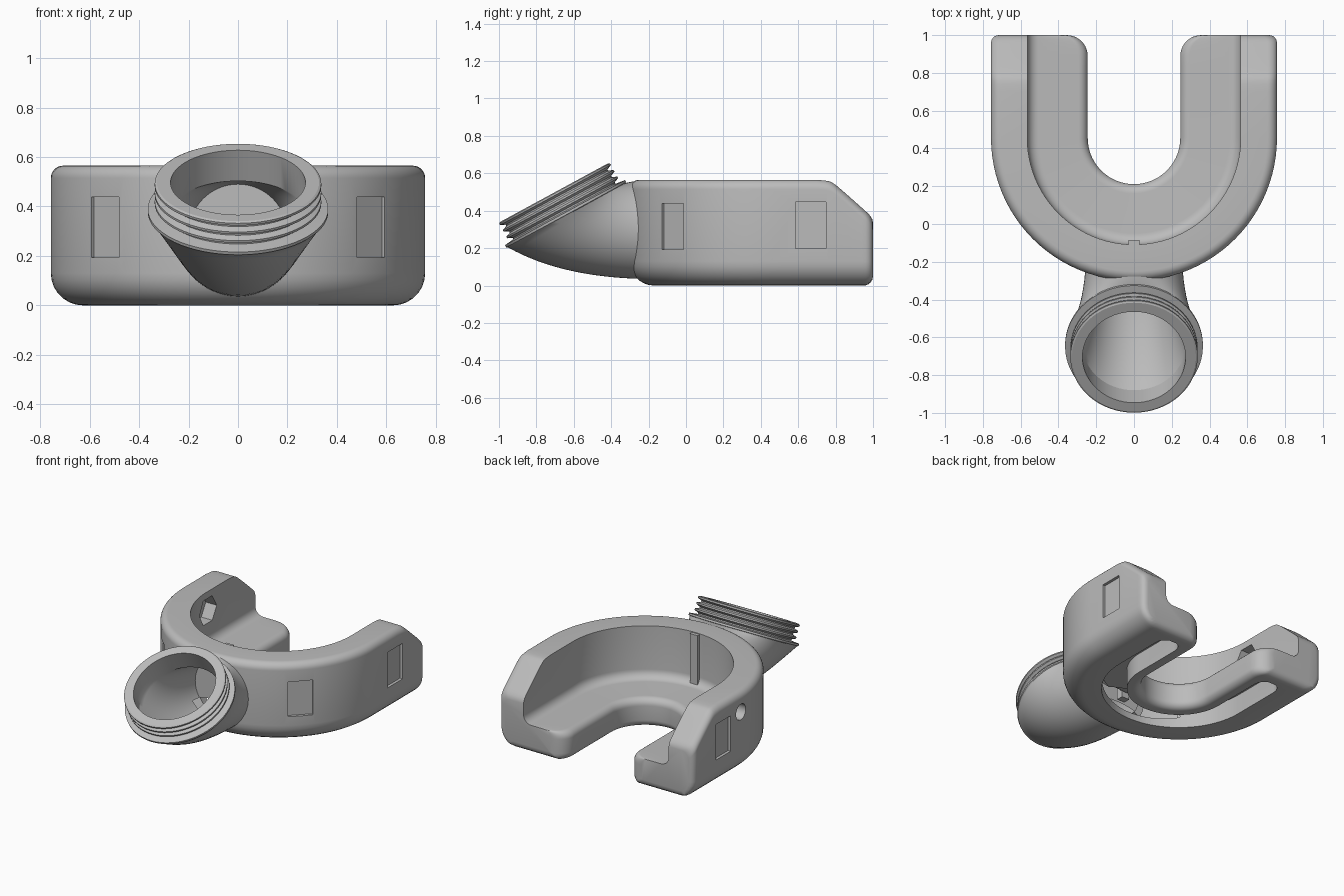
import bpy, bmesh, math
from mathutils import Matrix, Vector

if "Cube" in bpy.data.objects:
    bpy.data.objects.remove(bpy.data.objects["Cube"])

grey = bpy.data.materials.new("plain_grey")
grey.use_nodes = True
COLOUR = (0.5, 0.5, 0.5, 1)
grey.diffuse_color = COLOUR
grey.node_tree.nodes["Principled BSDF"].inputs["Base Color"].default_value = COLOUR

CY = 0.456       # centre of the round part of the U


def add_object(name, bm, helper=False):
    bmesh.ops.remove_doubles(bm, verts=bm.verts, dist=0.0005)
    bmesh.ops.recalc_face_normals(bm, faces=bm.faces)
    mesh = bpy.data.meshes.new(name)
    bm.to_mesh(mesh)
    bm.free()
    mesh.materials.append(grey)
    obj = bpy.data.objects.new(name, mesh)
    bpy.context.collection.objects.link(obj)
    if helper:
        obj.hide_render = True
        obj.hide_set(True)
    return obj


def skin(rings):
    """Join closed rings of points into a capped tube."""
    bm = bmesh.new()
    rows = [[bm.verts.new(p) for p in ring] for ring in rings]
    n = len(rows[0])
    for a, b in zip(rows, rows[1:]):
        for i in range(n):
            j = (i + 1) % n
            bm.faces.new((a[i], a[j], b[j], b[i]))
    bm.faces.new(rows[0][::-1])
    bm.faces.new(rows[-1])
    return bm


def arc(cx, cz, r, start, end, steps=7):
    angles = [math.radians(start + (end - start) * i / steps) for i in range(steps + 1)]
    return [(cx + r * math.cos(a), cz + r * math.sin(a)) for a in angles]


def u_sweep(profile, arm_ys, shape, steps=48):
    """Sweep an (r, z) profile along one arm, round the bend and up the other arm."""
    stations = [(1, 0, y) for y in arm_ys]
    stations += [(math.cos(math.pi * i / steps), -math.sin(math.pi * i / steps), CY)
                 for i in range(1, steps)]
    stations += [(-1, 0, y) for y in reversed(arm_ys)]
    rings = []
    for dx, dy, y in stations:
        pts = [shape(r, z, y) for r, z in profile]
        rings.append([(dx * r, y + dy * r, z) for r, z in pts])
    return skin(rings)


def inset(radius, e):
    """How far a rounded corner is pulled in at distance e from the end."""
    return radius - math.sqrt(radius**2 - (radius - e)**2) if e < radius else 0


def arm_end(r, z, y):
    """Round the arm tips and slope their tops."""
    e = 1 - y
    if r < 0.3:
        r += inset(0.11, e)
    if r > 0.6:
        r -= inset(0.04, e)
    z = max(z, inset(0.05, e))
    if z > 0.5 and y > 0.7:
        s = y - 0.775
        z -= 0.9 * (s + math.hypot(s, 0.025)) / 2 + inset(0.025, e)
    return r, z


def slot_end(r, z, y):
    """Round the ends of the slot in plan."""
    pull = inset(0.08, 0.9 - y + 0.004)
    return r + (pull if r < 0.42 else -pull), z


def bezier(a, b, c, t):
    return a * (1 - t)**2 + 2 * b * t * (1 - t) + c * t * t


def section(top, bottom, half_width, n=64):
    """Elliptical ring standing between a top and a bottom (y, z) point."""
    mid, half = (top + bottom) / 2, (top - bottom) / 2
    ring = []
    for i in range(n):
        a = 2 * math.pi * i / n
        p = mid + half * math.sin(a)
        ring.append((half_width * math.cos(a), p.x, p.y))
    return ring


# Neck axis in the y-z plane
NECK = Vector((-0.705, 0.497))
AXIS = Vector((-0.477, 0.879))
ACROSS = Vector((0.879, 0.477))


def neck_ring(depth, r):
    c = NECK - AXIS * depth
    return section(c + ACROSS * r, c - ACROSS * r, r)


def elbow(tops, bottoms, widths, steps=16):
    tops, bottoms = [Vector(p) for p in tops], [Vector(p) for p in bottoms]
    return [section(bezier(*tops, i / steps), bezier(*bottoms, i / steps),
                    bezier(*widths, i / steps)) for i in range(steps + 1)]


def box(name, size, location, turn=0, helper=True):
    bm = bmesh.new()
    m = Matrix.Translation(location) @ Matrix.Rotation(turn, 4, "Z") @ Matrix.Diagonal((*size, 1))
    bmesh.ops.create_cube(bm, size=1, matrix=m)
    return add_object(name, bm, helper)


def bolt_cutter(name, sides, r, x, length):
    bm = bmesh.new()
    m = Matrix.Translation((x, 0.47, 0.43)) @ Matrix.Rotation(math.pi / 2, 4, "Y")
    bmesh.ops.create_cone(bm, cap_ends=True, segments=sides, radius1=r, radius2=r,
                          depth=length, matrix=m)
    return add_object(name, bm, True)


def cut(obj, cutters):
    for c in cutters:
        mod = obj.modifiers.new("cut_" + c.name, "BOOLEAN")
        mod.operation, mod.solver, mod.object = "DIFFERENCE", "EXACT", c


def finish(obj):
    """Apply the cuts, then smooth with sharp edges kept."""
    bpy.ops.object.select_all(action="DESELECT")
    obj.select_set(True)
    bpy.context.view_layer.objects.active = obj
    for mod in list(obj.modifiers):
        bpy.ops.object.modifier_apply(modifier=mod.name)
    bpy.ops.object.shade_smooth_by_angle(angle=math.radians(28))


# U-shaped body: outer wall, floor ledge and rounded lips
profile = (arc(0.627, 0.13, 0.13, -90, 0) + arc(0.707, 0.515, 0.05, 0, 90)
           + [(0.565, 0.565)] + arc(0.505, 0.26, 0.06, 0, -90)
           + arc(0.295, 0.15, 0.05, 90, 180) + arc(0.295, 0.05, 0.05, 180, 270))
tips = [0, 0.004, 0.012, 0.025, 0.04, 0.06, 0.085, 0.11, 0.16,
        0.19, 0.21, 0.225, 0.24, 0.26, 0.3, 1 - CY]
body = add_object("cradle_body", u_sweep(profile, [1 - e for e in tips], arm_end))

# Slot under the floor
slot_ys = [0.9, 0.89, 0.875, 0.85, 0.82, CY]
slot = add_object("slot_cutter", u_sweep([(0.34, -0.1), (0.505, -0.1), (0.505, 0.14), (0.34, 0.14)],
                                         slot_ys, slot_end), True)

# Threaded neck, collar and elbow
rings = [neck_ring(0, 0.328)]
for k in range(3):
    d = 0.005 + 0.04 * k
    rings += [neck_ring(d, 0.337), neck_ring(d + 0.01, 0.337),
              neck_ring(d + 0.022, 0.31), neck_ring(d + 0.03, 0.31)]
rings += [neck_ring(0.122, 0.365), neck_ring(0.135, 0.365)]
rings += elbow([(-0.324, 0.548), (-0.27, 0.562), (-0.2, 0.562)],
               [(-0.95, 0.203), (-0.66, 0.04), (-0.2, 0.035)], (0.357, 0.27, 0.255))
spout = add_object("threaded_spout", skin(rings))

# Bore through the neck and elbow, then a flat tunnel fanning out to the slot
rings = [neck_ring(-0.1, 0.273)]
rings += elbow([(-0.396, 0.503), (-0.29, 0.505), (-0.19, 0.49)],
               [(-0.88, 0.241), (-0.62, 0.09), (-0.19, 0.085)], (0.273, 0.215, 0.2))
bore = add_object("bore_cutter", skin(rings), True)
rings = elbow([(-0.26, 0.21), (-0.1, 0.18), (0.1, 0.13)],
              [(-0.26, 0.085), (-0.1, 0.05), (0.1, 0.03)], (0.2, 0.27, 0.34), 6)
tunnel = add_object("tunnel_cutter", skin(rings), True)

# Shallow pockets on the outer wall, bolt hole and nut seat
cutters = [slot, bore, tunnel]
for side, word in ((1, "left"), (-1, "right")):
    cutters.append(box(word + "_side_pocket", (0.04, 0.165, 0.25), (side * 0.757, 0.667, 0.322)))
    cutters.append(box(word + "_front_pocket", (0.04, 0.16, 0.245),
                       (side * 0.54, -0.074, 0.315), -side * math.pi / 4))
cutters.append(bolt_cutter("bolt_hole", 32, 0.055, -0.7, 0.4))
cutters.append(bolt_cutter("nut_seat", 6, 0.1, -0.59, 0.12))

cut(body, cutters)
cut(spout, [bore, tunnel])
finish(body)
finish(spout)

# Small upright rib on the inner wall
box("inner_rib", (0.06, 0.05, 0.39), (0, -0.11, 0.365), helper=False)
